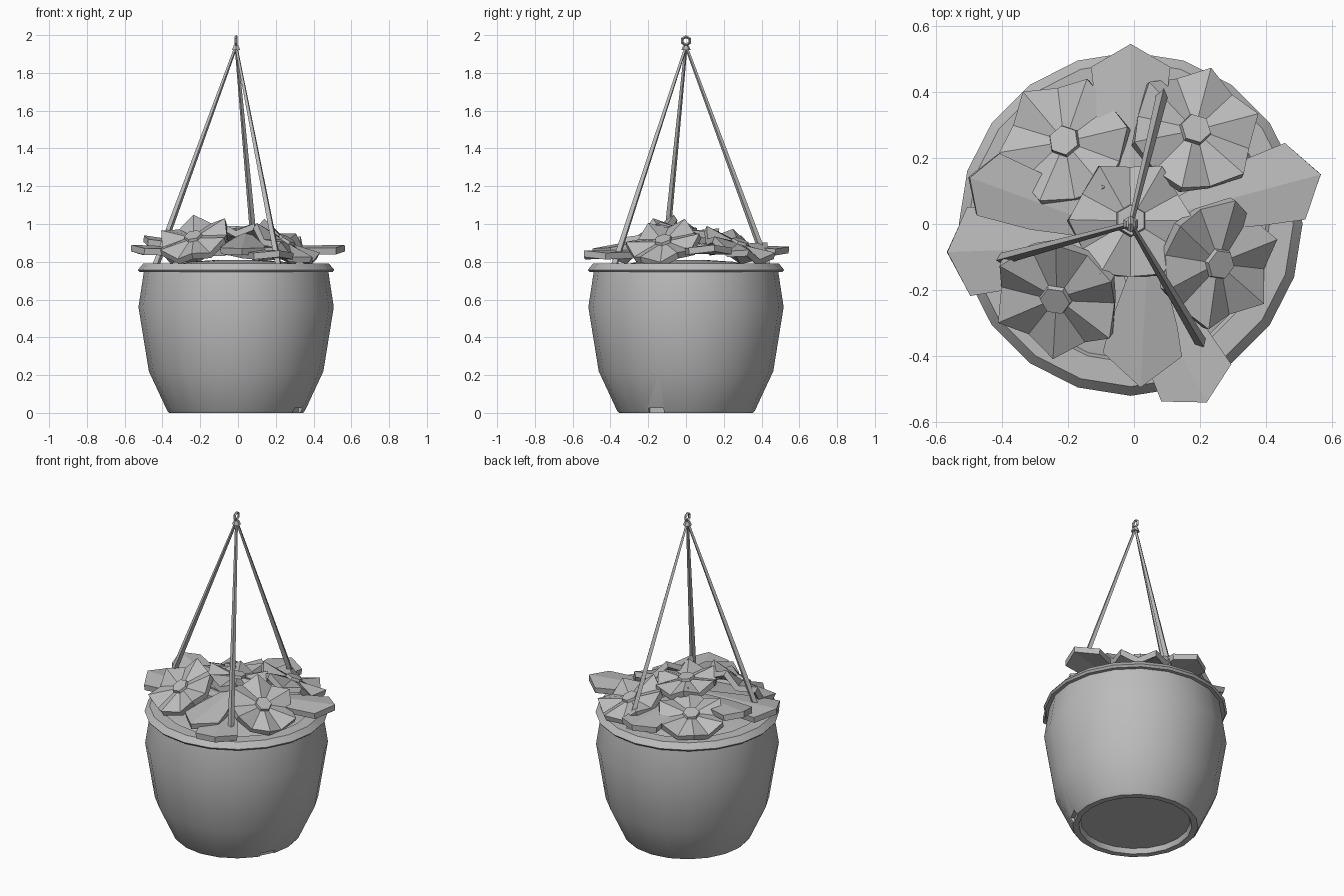
import bpy, bmesh, math
from mathutils import Matrix, Vector

if "Cube" in bpy.data.objects:
    bpy.data.objects.remove(bpy.data.objects["Cube"])

CX = -0.01  # pot axis

grey = bpy.data.materials.new("plain grey")
grey.use_nodes = True
GREY = (0.5, 0.5, 0.5, 1)
grey.diffuse_color = GREY
grey.node_tree.nodes["Principled BSDF"].inputs["Base Color"].default_value = GREY


def finish(name, bm, smooth=None):
    bmesh.ops.recalc_face_normals(bm, faces=bm.faces)
    mesh = bpy.data.meshes.new(name)
    bm.to_mesh(mesh)
    bm.free()
    ob = bpy.data.objects.new(name, mesh)
    bpy.context.collection.objects.link(ob)
    mesh.materials.append(grey)
    if smooth:
        bpy.ops.object.select_all(action='DESELECT')
        ob.select_set(True)
        bpy.context.view_layer.objects.active = ob
        bpy.ops.object.shade_smooth_by_angle(angle=math.radians(smooth))
    return ob


def lathe(name, profile, sides=20, smooth=None):
    """Revolve (radius, height) points about the pot axis, capping the ends."""
    bm = bmesh.new()
    rings = []
    for r, z in profile:
        rings.append([bm.verts.new((CX + r * math.cos(a), r * math.sin(a), z))
                      for a in (math.tau * i / sides for i in range(sides))])
    for lo, hi in zip(rings, rings[1:]):
        for i in range(sides):
            j = (i + 1) % sides
            bm.faces.new((lo[i], lo[j], hi[j], hi[i]))
    bm.faces.new(rings[0])
    bm.faces.new(rings[-1])
    return finish(name, bm, smooth)


def thicken(ob, depth):
    mod = ob.modifiers.new("thickness", 'SOLIDIFY')
    mod.thickness = depth
    mod.offset = -1


def rod(name, a, b, r1, r2, sides=4):
    a, b = Vector(a), Vector(b)
    bm = bmesh.new()
    turn = (b - a).to_track_quat('Z', 'Y').to_matrix().to_4x4()
    bmesh.ops.create_cone(bm, cap_ends=True, segments=sides, radius1=r1, radius2=r2,
                          depth=(b - a).length, matrix=Matrix.Translation((a + b) / 2) @ turn)
    return finish(name, bm)


# Pot with a recessed underside, and its overhanging rim
pot = lathe("pot", [(0.31, 0.03), (0.32, 0.0), (0.355, 0.0), (0.365, 0.012), (0.462, 0.22),
                    (0.517, 0.56), (0.488, 0.75), (0.42, 0.75)], smooth=40)
lathe("pot_rim", [(0.42, 0.745), (0.51, 0.745), (0.52, 0.757), (0.492, 0.79),
                  (0.42, 0.79), (0.405, 0.76)], smooth=25)
lathe("soil", [(0.42, 0.74), (0.41, 0.77), (0.25, 0.8), (0.1, 0.81)], smooth=40)

# Drain notch in the foot
bm = bmesh.new()
bmesh.ops.create_cube(bm, size=1, matrix=Matrix.Translation((0.34, -0.17, 0)) @
                      Matrix.Rotation(math.radians(-27), 4, 'Z') @
                      Matrix.Diagonal((0.09, 0.09, 0.05, 1)))
notch = finish("notch_cutter", bm)
notch.hide_render = True
notch.hide_viewport = True
cut = pot.modifiers.new("notch", 'BOOLEAN')
cut.operation = 'DIFFERENCE'
cut.object = notch


def flower(name, centre, face, tilt, spin, size=0.2, petals=6):
    """Ring of creased petals around a small raised centre."""
    bm = bmesh.new()
    n = petals * 2
    inner, outer = [], []
    for i in range(n):
        a = math.tau * i / n
        ridge = i % 2 == 0
        r = size if ridge else size * 0.88
        z = 0.02 if ridge else -0.025
        inner.append(bm.verts.new((0.045 * math.cos(a), 0.045 * math.sin(a), 0)))
        outer.append(bm.verts.new((r * math.cos(a), r * math.sin(a), z)))
    for i in range(n):
        j = (i + 1) % n
        bm.faces.new((inner[i], outer[i], outer[j], inner[j]))
    bm.faces.new(inner)
    ob = finish(name + "_petals", bm)
    if ob.data.polygons[-1].normal.z < 0:
        ob.data.flip_normals()
    thicken(ob, 0.035)
    bm = bmesh.new()
    bmesh.ops.create_cone(bm, cap_ends=True, segments=6, radius1=0.054, radius2=0.046, depth=0.03)
    heart = finish(name + "_centre", bm)
    f = math.radians(face)
    pose = (Matrix.Translation(centre) @
            Matrix.Rotation(math.radians(tilt), 4, Vector((-math.sin(f), math.cos(f), 0))) @
            Matrix.Rotation(math.radians(spin), 4, 'Z'))
    ob.matrix_world = pose
    heart.matrix_world = pose


# Flowers: centre, facing direction, outward tilt, spin
flower("back_right_flower", (-0.21, 0.25, 0.89), 130, 18, 10)
flower("back_left_flower", (0.185, 0.285, 0.9), 57, 22, 15)
flower("middle_flower", (-0.01, 0.01, 0.97), 60, 8, 0, 0.19)
flower("front_left_flower", (0.257, -0.12, 0.91), -22, 32, 20)
flower("front_right_flower", (-0.236, -0.227, 0.93), -115, 33, 25)


def leaf(name, tip, heading, z_base, shoulder, length=0.5, half=0.12):
    """Pointed leaf folded slightly along its midrib."""
    d = Vector((math.cos(math.radians(heading)), math.sin(math.radians(heading)), 0))
    side = Vector((-d.y, d.x, 0))
    tip = Vector(tip)
    bm = bmesh.new()

    def at(back, out):
        p = tip - d * back + side * out
        p.z = tip.z + (z_base - tip.z) * back / length - abs(out) * 0.12
        return bm.verts.new(p)

    point, root = at(0, 0), at(length, 0)
    for s in (1, -1):
        edge = [at(shoulder, half * s), at(length * 0.45, half * s * 0.85), at(length, half * s * 0.25)]
        bm.faces.new([point] + edge + [root])
    ob = finish(name, bm)
    for poly in ob.data.polygons:
        if poly.normal.z < 0:
            poly.flip()
    thicken(ob, 0.035)


# Leaves: tip, heading, height at the stem, distance from tip to shoulders
leaf("back_leaf", (-0.01, 0.545, 0.88), 90, 0.9, 0.07)
leaf("left_leaf", (0.565, 0.15, 0.89), 15, 0.88, 0.08)
leaf("back_right_leaf", (-0.497, 0.14, 0.94), 160, 0.87, 0.06, half=0.1)
leaf("right_leaf", (-0.565, -0.085, 0.89), 182, 0.87, 0.065, half=0.135)
leaf("front_leaf", (0.02, -0.495, 0.87), -93, 0.95, 0.1, length=0.42)
leaf("front_left_leaf", (0.22, -0.54, 0.86), -62, 0.87, 0.067)

# Hanger: three straps meeting at a collar and ring
for name, x, y in (("right_strap", -0.435, -0.115), ("front_strap", 0.215, -0.38),
                   ("back_strap", 0.095, 0.43)):
    rod(name, (x, y, 0.78), (CX, 0, 1.94), 0.019, 0.008)
rod("hanger_collar", (CX, 0, 1.92), (CX, 0, 1.945), 0.025, 0.015, 6)
bpy.ops.mesh.primitive_torus_add(major_segments=6, minor_segments=4, major_radius=0.022,
                                 minor_radius=0.008, location=(CX, 0, 1.97),
                                 rotation=(0, math.pi / 2, 0))
ring = bpy.context.object
ring.name = "hanger_ring"
ring.data.materials.append(grey)
